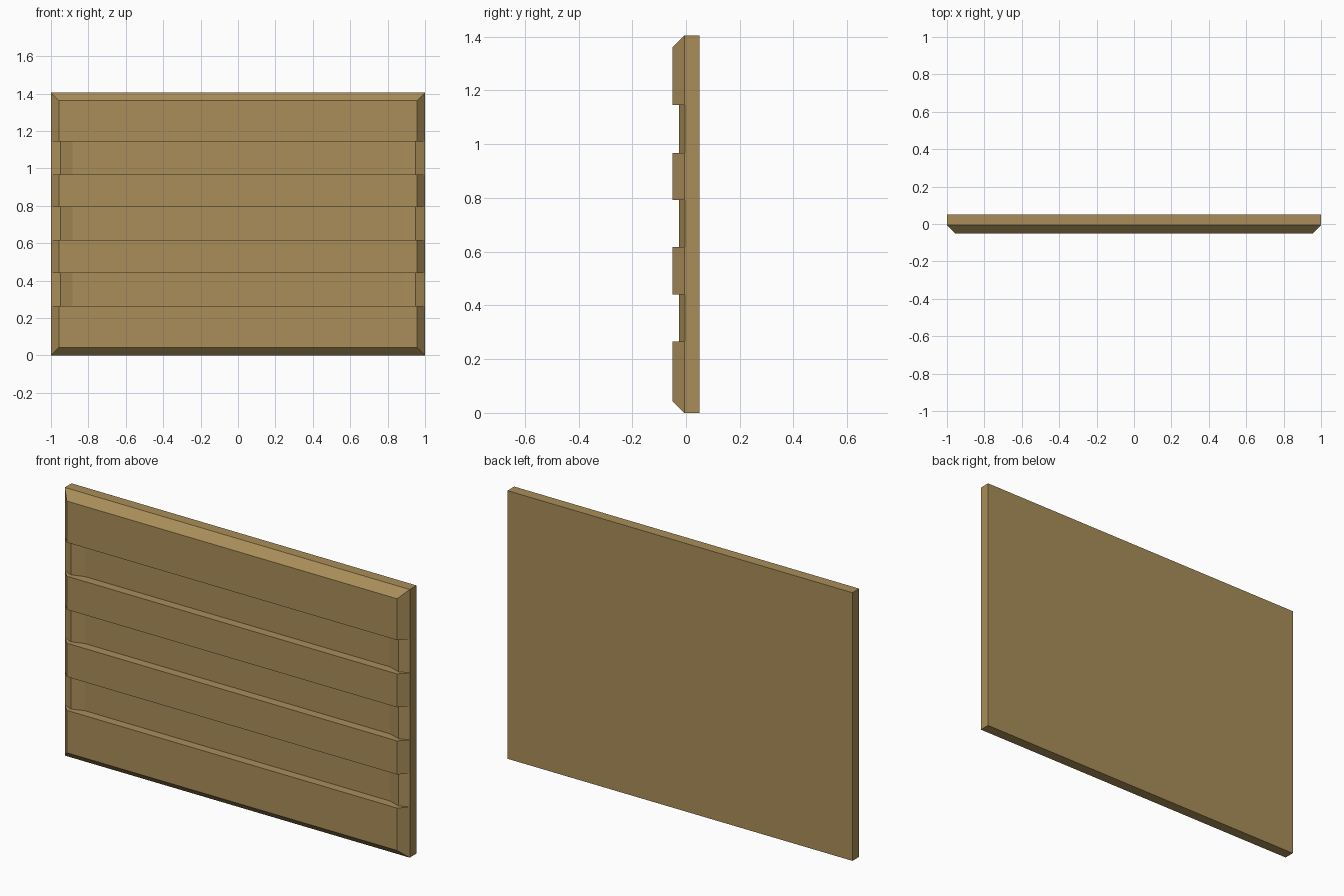
import bpy, bmesh

if "Cube" in bpy.data.objects:
    bpy.data.objects.remove(bpy.data.objects["Cube"])

W, H = 1.0, 1.405            # half width, height
FRONT, RIM, BACK = -0.05, -0.006, 0.05
INSET = 0.043
GROOVES = [(0.265, 0.441), (0.617, 0.793), (0.968, 1.145)]


def loft(bm, rings):
    """Join equal-length closed rings into a capped solid."""
    rows = [[bm.verts.new(p) for p in ring] for ring in rings]
    n = len(rows[0])
    for a, b in zip(rows, rows[1:]):
        for i in range(n):
            j = (i + 1) % n
            bm.faces.new((a[i], a[j], b[j], b[i]))
    bm.faces.new(rows[0][::-1])
    bm.faces.new(rows[-1])


def finish(bm, name):
    bmesh.ops.recalc_face_normals(bm, faces=bm.faces)
    mesh = bpy.data.meshes.new(name)
    bm.to_mesh(mesh)
    bm.free()
    obj = bpy.data.objects.new(name, mesh)
    bpy.context.collection.objects.link(obj)
    return obj


def rect(y, inset):
    x, z0, z1 = W - inset, inset, H - inset
    return [(-x, y, z0), (x, y, z0), (x, y, z1), (-x, y, z1)]


# Slab with a chamfered front border
bm = bmesh.new()
loft(bm, [rect(BACK, 0), rect(RIM, 0), rect(FRONT, INSET)])
panel = finish(bm, "panel")

# Groove cutters: recessed floor that ramps up to a lip at each end
half = [(0.885, -0.004), (0.95, -0.026), (1.0, -0.004), (1.05, 0.018), (1.05, -0.1)]
half[3] = (1.002, -0.00312)
half[4] = (1.002, -0.1)
profile = half + [(-x, y) for x, y in reversed(half)]
bm = bmesh.new()
for z0, z1 in GROOVES:
    loft(bm, [[(x, y, z) for x, y in profile] for z in (z0, z1)])
cutter = finish(bm, "groove_cutter")
cutter.hide_render = True

# Carve the grooves and discard the cutter
mod = panel.modifiers.new("grooves", 'BOOLEAN')
mod.operation = 'DIFFERENCE'
mod.solver = 'EXACT'
mod.object = cutter
bpy.context.view_layer.objects.active = panel
bpy.ops.object.modifier_apply(modifier=mod.name)
bpy.data.objects.remove(cutter)

# Tan wood colour
mat = bpy.data.materials.new("tan_wood")
mat.diffuse_color = (0.40, 0.27, 0.10, 1)
mat.use_nodes = True
mat.node_tree.nodes["Principled BSDF"].inputs["Base Color"].default_value = mat.diffuse_color
panel.data.materials.clear()
panel.data.materials.append(mat)
